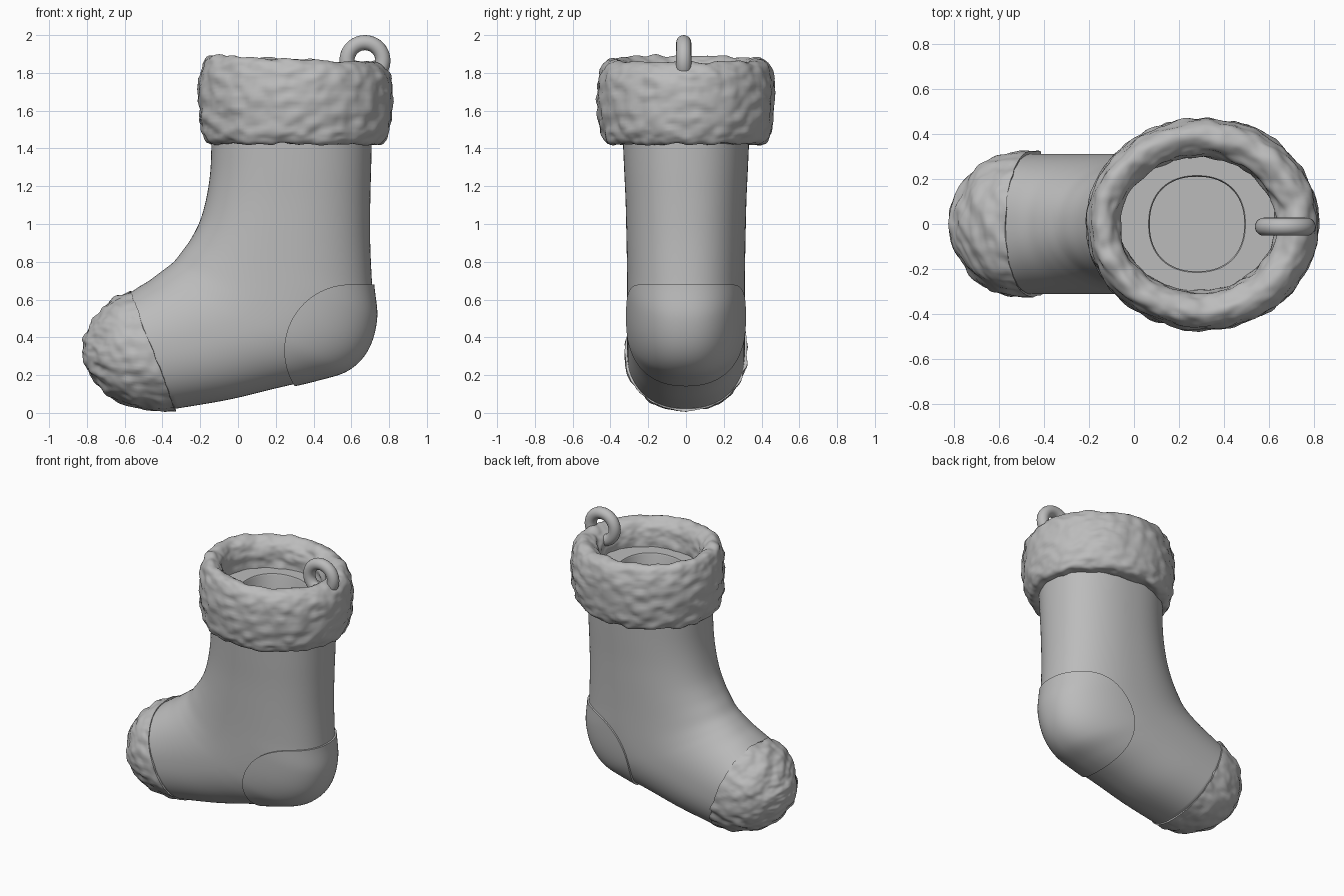
import bpy, bmesh, math
from mathutils import Vector, noise

cube = bpy.data.objects.get("Cube")
if cube:
    bpy.data.objects.remove(cube)

grey = bpy.data.materials.new("plain grey")
grey.use_nodes = True
grey.diffuse_color = (0.5, 0.5, 0.5, 1)
grey.node_tree.nodes["Principled BSDF"].inputs["Base Color"].default_value = (0.5, 0.5, 0.5, 1)


def smooth(rows, n):
    """Catmull-Rom interpolation through a list of equal-length tuples."""
    out = []
    for i in range(len(rows) - 1):
        a, b = rows[max(i - 1, 0)], rows[i]
        c, d = rows[i + 1], rows[min(i + 2, len(rows) - 1)]
        for k in range(n):
            t = k / n
            out.append(tuple(
                q + t * ((r - p) + t * ((2 * p - 5 * q + 4 * r - s) + t * (3 * q - p - 3 * r + s))) / 2
                for p, q, r, s in zip(a, b, c, d)))
    return out + [rows[-1]]


def power(v, e):
    return math.copysign(abs(v) ** e, v)


def loft(sections, sides, squareness=2, closed=False):
    """Section: front x, front z, back x, back z, half width."""
    bm = bmesh.new()
    rings = []
    for x0, z0, x1, z1, w in sections:
        ring = []
        for i in range(sides):
            a = math.tau * i / sides
            c, s = power(math.cos(a), 2 / squareness), power(math.sin(a), 2 / squareness)
            ring.append(bm.verts.new(((x0 + x1 + (x0 - x1) * c) / 2, w * s,
                                      (z0 + z1 + (z0 - z1) * c) / 2)))
        rings.append(ring)
    pairs = list(zip(rings, rings[1:]))
    if closed:
        pairs.append((rings[-1], rings[0]))
    else:
        bm.faces.new(rings[0])
        bm.faces.new(rings[-1])
    for p, q in pairs:
        for i in range(sides):
            j = (i + 1) % sides
            bm.faces.new((p[i], p[j], q[j], q[i]))
    bmesh.ops.recalc_face_normals(bm, faces=bm.faces)
    bm.normal_update()
    return bm


def displace(bm, amount):
    moves = [(v, v.normal * amount(v.co)) for v in bm.verts]
    for v, m in moves:
        v.co += m


def fleece(co):
    p = Vector((co.x * 11, co.y * 11, co.z * 19))
    return 0.014 * noise.noise(p) + 0.005 * noise.noise(p * 2)


def finish(bm, name, angle=40):
    mesh = bpy.data.meshes.new(name)
    bm.to_mesh(mesh)
    bm.free()
    mesh.materials.append(grey)
    mesh.shade_smooth()
    mesh.set_sharp_from_angle(angle=math.radians(angle))
    obj = bpy.data.objects.new(name, mesh)
    bpy.context.collection.objects.link(obj)
    return obj


# Outer skin of leg and foot, fanning round the heel
skin = smooth([
    (-.14, 1.5, .71, 1.5, .337), (-.145, 1.3, .705, 1.3, .328),
    (-.165, 1.15, .7, 1.1, .32), (-.2, 1.02, .7, .9, .316),
    (-.25, .92, .71, .68, .313), (-.3, .85, .725, .5, .312),
    (-.34, .8, .68, .34, .312), (-.39, .76, .58, .235, .312),
    (-.43, .73, .42, .182, .312), (-.47, .7, .2, .13, .312),
    (-.52, .67, -.05, .07, .312), (-.57, .637, -.33, .022, .312)], 8)

# Stocking body: round well, shelf, then the skin down to the toe
well = [(.07, .9, .49, .9, .21), (.07, 1.67, .49, 1.67, .21), (.065, 1.68, .495, 1.68, .215),
        (-.13, 1.68, .7, 1.68, .33), (-.14, 1.66, .71, 1.66, .337)]
finish(loft(well + skin + [(-.6, .6, -.42, .06, .27)], 96, 2.25), "stocking_body")

# Heel patch: raised skin trimmed by a rounded outline
bm = loft(skin, 96, 2.25)
displace(bm, lambda co: 0.012)
heel = finish(bm, "heel_patch")

bm = bmesh.new()
outline = [(.595 + .35 * math.cos(math.radians(a)), .33 + .35 * math.sin(math.radians(a)))
           for a in range(90, 215, 4)] + [(.36, -.1), (1, -.1), (1, .68)]
face = bm.faces.new([bm.verts.new((x, -.6, z)) for x, z in outline])
side = bmesh.ops.extrude_face_region(bm, geom=[face])["geom"]
bmesh.ops.translate(bm, vec=(0, 1.2, 0), verts=[g for g in side if isinstance(g, bmesh.types.BMVert)])
bmesh.ops.recalc_face_normals(bm, faces=bm.faces)
cutter = finish(bm, "heel_cutter")
cutter.hide_render = True
trim = heel.modifiers.new("trim", "BOOLEAN")
trim.operation = "INTERSECT"
trim.solver = "EXACT"
trim.object = cutter
trimmed = bpy.data.meshes.new_from_object(heel.evaluated_get(bpy.context.evaluated_depsgraph_get()))
heel.modifiers.clear()
heel.data = trimmed
trimmed.set_sharp_from_angle(angle=math.radians(40))
bpy.data.objects.remove(cutter)

# Fleecy toe cap
toe = smooth([
    (-.57, .648, -.33, .01, .324), (-.615, .63, -.45, .012, .32),
    (-.665, .6, -.58, .038, .297), (-.715, .555, -.68, .085, .25),
    (-.765, .49, -.755, .16, .18), (-.8, .43, -.8, .225, .11),
    (-.818, .385, -.818, .27, .062), (-.825, .33, -.825, .32, .005)], 9)
bm = loft([(-.565, .62, -.335, .04, .3)] + toe, 128, 2.15)
displace(bm, fleece)
finish(bm, "toe_cap", 60)

# Fleecy cuff: closed band profile as distance from the opening and height
band = smooth([
    (0, 1.44), (0, 1.58), (0, 1.7), (.005, 1.78), (.03, 1.84), (.08, 1.872), (.125, 1.858),
    (.157, 1.8), (.17, 1.7), (.165, 1.58), (.15, 1.48), (.12, 1.428), (.07, 1.425), (0, 1.44)], 6)[:-1]
bm = loft([(.285 + .12 * d - .345 - d, z, .285 + .12 * d + .345 + d, z, .3 + d) for d, z in band],
          200, closed=True)
displace(bm, fleece)
for v in bm.verts:
    v.co.z -= 0.09 * (v.co.x - .3) * (v.co.z - 1.42)
finish(bm, "fleece_cuff", 60)

# Hanging loop: a ring standing in the cuff
bpy.ops.mesh.primitive_torus_add(major_radius=.095, minor_radius=.04, major_segments=48,
                                 minor_segments=20, location=(.672, -.012, 1.865),
                                 rotation=(math.pi / 2, 0, 0))
loop = bpy.context.object
loop.name = "hanging_loop"
loop.data.materials.append(grey)
loop.data.shade_smooth()
